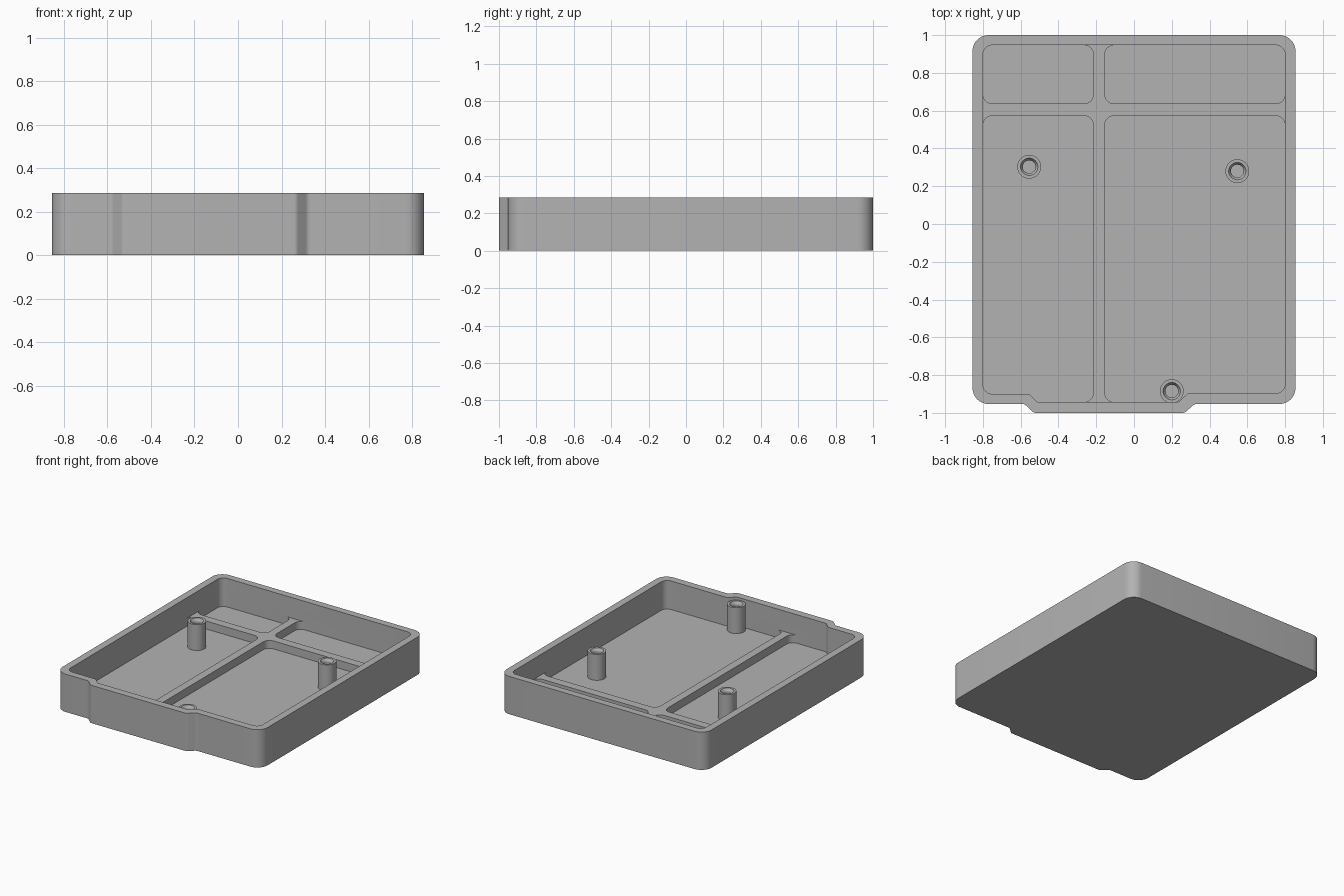
import bpy, bmesh, math
from mathutils import Vector

HEIGHT, FLOOR, RIB_TOP, POST_TOP = 0.285, 0.07, 0.13, 0.265

if "Cube" in bpy.data.objects:
    bpy.data.objects.remove(bpy.data.objects["Cube"], do_unlink=True)

grey = bpy.data.materials.new("plain grey")
grey.use_nodes = True
colour = (0.45, 0.45, 0.45, 1)
grey.diffuse_color = colour
grey.node_tree.nodes["Principled BSDF"].inputs["Base Color"].default_value = colour


def add_object(name, bm):
    bmesh.ops.recalc_face_normals(bm, faces=bm.faces)
    mesh = bpy.data.meshes.new(name)
    bm.to_mesh(mesh)
    bm.free()
    mesh.materials.append(grey)
    obj = bpy.data.objects.new(name, mesh)
    bpy.context.collection.objects.link(obj)
    return obj


def rounded(corners, steps=8):
    """Round each (x, y, radius) corner with an arc."""
    out = []
    for i, (x, y, r) in enumerate(corners):
        p = Vector((x, y))
        a = (Vector(corners[i - 1][:2]) - p).normalized()
        b = (Vector(corners[(i + 1) % len(corners)][:2]) - p).normalized()
        half = a.angle(b) / 2
        centre = p + (a + b).normalized() * r / math.sin(half)
        start = p + a * r / math.tan(half) - centre
        end = p + b * r / math.tan(half) - centre
        sweep = start.angle_signed(end)
        for k in range(steps + 1):
            t = -sweep * k / steps
            c, s = math.cos(t), math.sin(t)
            out.append(centre + Vector((c * start.x - s * start.y, s * start.x + c * start.y)))
    return out


def prism(name, corners, z0, z1):
    bm = bmesh.new()
    face = bm.faces.new([bm.verts.new((p.x, p.y, z0)) for p in rounded(corners)])
    top = bmesh.ops.extrude_face_region(bm, geom=[face])["geom"]
    bmesh.ops.translate(bm, vec=(0, 0, z1 - z0),
                        verts=[v for v in top if isinstance(v, bmesh.types.BMVert)])
    return add_object(name, bm)


def smooth(obj):
    bpy.ops.object.select_all(action='DESELECT')
    obj.select_set(True)
    bpy.context.view_layer.objects.active = obj
    bpy.ops.object.shade_smooth_by_angle(angle=math.radians(30))


# Tray outline, with the shallow bulge in its front wall
R, r, e = 0.085, 0.05, 0.03
tray = prism("tray", [
    (-0.855, 1, R), (-0.855, -0.953, R), (-0.58, -0.953, e), (-0.53, -1, e),
    (0.268, -1, e), (0.32, -0.953, e), (0.855, -0.953, R), (0.855, 1, R)], 0, HEIGHT)

# Main cavity and four floor pockets, leaving crossed ribs between them
left_step = [(-0.8, -0.9, r), (-0.555, -0.9, 0.015), (-0.51, -0.943, 0.015)]
right_step = [(0.235, -0.943, 0.015), (0.285, -0.897, 0.015), (0.8, -0.897, r)]
cutters = [
    prism("cavity_cutter", [(-0.8, 0.947, r)] + left_step + right_step + [(0.8, 0.947, r)],
          RIB_TOP, HEIGHT + 0.1),
    prism("front_right_pocket_cutter", [(-0.8, 0.573, r)] + left_step
          + [(-0.215, -0.943, r), (-0.215, 0.573, r)], FLOOR, RIB_TOP + 0.05),
    prism("front_left_pocket_cutter", [(-0.155, 0.573, r), (-0.155, -0.943, r)] + right_step
          + [(0.8, 0.573, r)], FLOOR, RIB_TOP + 0.05)]
for name, x0, x1 in (("back_right", -0.8, -0.215), ("back_left", -0.155, 0.8)):
    cutters.append(prism(name + "_pocket_cutter", [
        (x0, 0.947, r), (x0, 0.637, r), (x1, 0.637, r), (x1, 0.947, r)], FLOOR, RIB_TOP + 0.05))

for cutter in cutters:
    cut = tray.modifiers.new(cutter.name, 'BOOLEAN')
    cut.operation, cut.solver, cut.object = 'DIFFERENCE', 'EXACT', cutter
bpy.context.view_layer.update()
evaluated = tray.evaluated_get(bpy.context.evaluated_depsgraph_get())
tray.data = bpy.data.meshes.new_from_object(evaluated)
tray.modifiers.clear()
for cutter in cutters:
    bpy.data.objects.remove(cutter, do_unlink=True)
smooth(tray)


# Screw posts with a chamfered blind hole
def post(name, x, y):
    profile = [(0.063, FLOOR - 0.01), (0.063, POST_TOP), (0.046, POST_TOP),
               (0.034, POST_TOP - 0.02), (0.034, FLOOR + 0.03), (0, FLOOR + 0.03)]
    bm = bmesh.new()
    verts = [bm.verts.new((px, 0, pz)) for px, pz in profile]
    edges = [bm.edges.new(pair) for pair in zip(verts, verts[1:])]
    bmesh.ops.spin(bm, geom=verts + edges, cent=(0, 0, 0), axis=(0, 0, 1),
                   angle=math.tau, steps=32)
    bmesh.ops.remove_doubles(bm, verts=bm.verts, dist=0.0001)
    obj = add_object(name, bm)
    obj.location = (x, y, 0)
    smooth(obj)


post("back_right_post", -0.555, 0.303)
post("back_left_post", 0.547, 0.28)
post("front_post", 0.2, -0.885)
